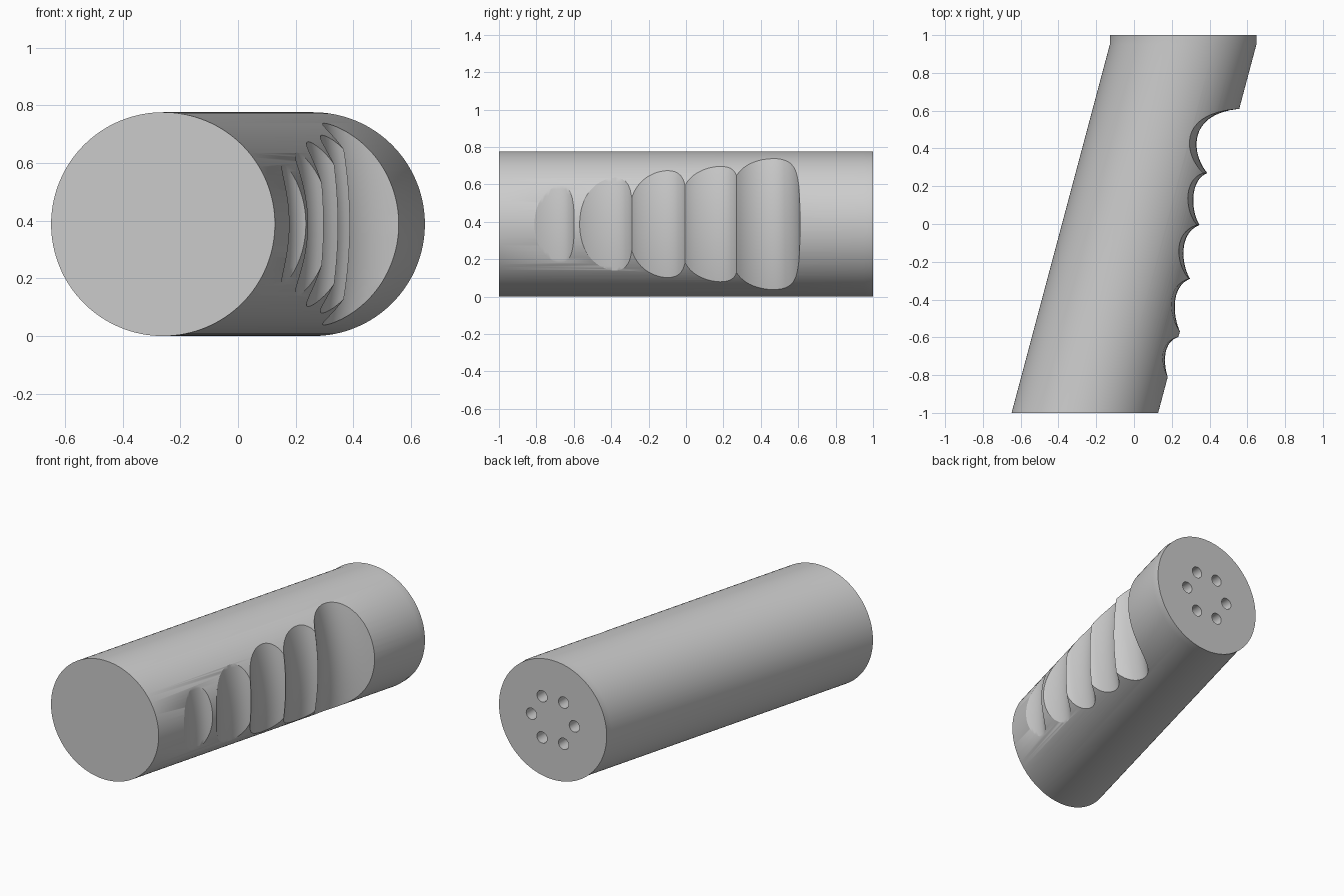
import bpy, bmesh, math
from mathutils import Vector
from mathutils.geometry import interpolate_bezier

if "Cube" in bpy.data.objects:
    bpy.data.objects.remove(bpy.data.objects["Cube"], do_unlink=True)

RADIUS = 0.388
LEAN = 0.26          # sideways shift of the axis at each end
BULGE = 1.6          # radius of the grooves' curve around the hand side

grey = bpy.data.materials.new("plain grey")
grey.use_nodes = True
colour = (0.6, 0.6, 0.6, 1)
grey.diffuse_color = colour
grey.node_tree.nodes["Principled BSDF"].inputs["Base Color"].default_value = colour


def loft(name, rings):
    """Closed solid through a list of equal-length point rings."""
    bm = bmesh.new()
    loops = [[bm.verts.new(p) for p in ring] for ring in rings]
    for a, b in zip(loops, loops[1:]):
        for i in range(len(a)):
            j = (i + 1) % len(a)
            bm.faces.new((a[i], a[j], b[j], b[i]))
    bm.faces.new(loops[0])
    bm.faces.new(loops[-1])
    bmesh.ops.recalc_face_normals(bm, faces=bm.faces)
    mesh = bpy.data.meshes.new(name)
    bm.to_mesh(mesh)
    bm.free()
    mesh.materials.append(grey)
    obj = bpy.data.objects.new(name, mesh)
    bpy.context.collection.objects.link(obj)
    return obj


def circle(x, y, z, radius, sides):
    angles = [math.tau * i / sides for i in range(sides)]
    return [(x + radius * math.cos(a), y, z + radius * math.sin(a)) for a in angles]


def cut(target, cutter):
    cutter.hide_render = True
    mod = target.modifiers.new("cut", 'BOOLEAN')
    mod.operation = 'DIFFERENCE'
    mod.solver = 'EXACT'
    mod.object = cutter
    bpy.context.view_layer.objects.active = target
    bpy.ops.object.modifier_apply(modifier=mod.name)
    bpy.data.objects.remove(cutter, do_unlink=True)


# Leaning round handle with a short straight collar at the back
handle = loft("handle", [circle(x, y, RADIUS, RADIUS, 128)
                         for x, y in ((-LEAN, -1), (LEAN, 0.95), (LEAN, 1))])

# Five finger grooves: one curve each, from back to front
grooves = [
    ((0.556, 0.61), (0.27, 0.58), (0.31, 0.36), (0.388, 0.27)),
    ((0.388, 0.27), (0.29, 0.23), (0.303, 0.06), (0.347, -0.005)),
    ((0.347, -0.005), (0.232, -0.05), (0.252, -0.22), (0.297, -0.29)),
    ((0.297, -0.29), (0.193, -0.33), (0.204, -0.49), (0.246, -0.575)),
    ((0.243, -0.595), (0.148, -0.62), (0.155, -0.74), (0.18, -0.815)),
]
profile = [Vector((0.9, 0.63, 0))]
for start, c1, c2, end in grooves:
    points = interpolate_bezier(*(Vector((*p, 0)) for p in (start, c1, c2, end)), 17)
    if (points[0] - profile[-1]).length < 0.001:
        points = points[1:]
    profile += points
profile += [Vector((0.2, -0.85, 0)), Vector((0.9, -0.85, 0))]

# Sweep the groove profile up the side, bulging at mid height
layers = []
for i in range(25):
    dz = -0.45 + 0.9 * i / 24
    layers.append([(p.x - dz * dz / (2 * BULGE), p.y, RADIUS + dz) for p in profile])
cut(handle, loft("groove_cutter", layers))

# Ring of six small blind holes in the back end
for i in range(6):
    a = math.tau * i / 6
    x, z = LEAN + 0.155 * math.cos(a), RADIUS + 0.155 * math.sin(a)
    cut(handle, loft("hole_cutter", [circle(x, y, z, 0.037, 24) for y in (0.9, 1.1)]))

bpy.ops.object.select_all(action='DESELECT')
handle.select_set(True)
bpy.context.view_layer.objects.active = handle
bpy.ops.object.shade_smooth_by_angle(angle=math.radians(30))
